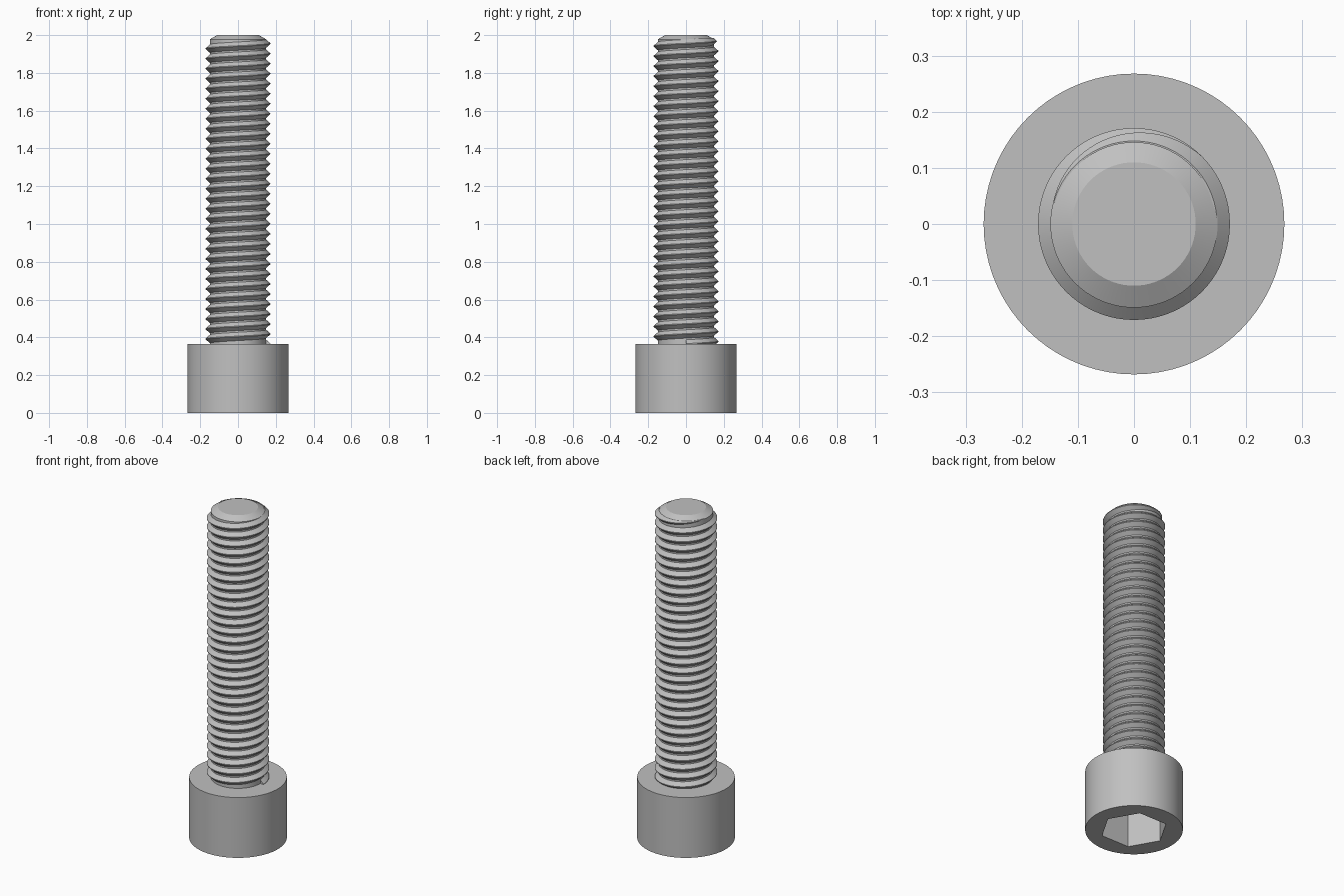
import bpy, bmesh, math

if "Cube" in bpy.data.objects:
    bpy.data.objects.remove(bpy.data.objects["Cube"])

HEAD_R, HEAD_H = 0.268, 0.365
SOCKET_R, SOCKET_DEPTH = 0.186, 0.22
ROOT_R, CREST_R = 0.149, 0.171
PITCH, SEG = 0.053, 72

steel = bpy.data.materials.new("steel grey")
steel.diffuse_color = (0.53, 0.53, 0.53, 1)
steel.use_nodes = True
steel.node_tree.nodes["Principled BSDF"].inputs["Base Color"].default_value = steel.diffuse_color


def finish(name, bm):
    bmesh.ops.recalc_face_normals(bm, faces=bm.faces)
    mesh = bpy.data.meshes.new(name)
    bm.to_mesh(mesh)
    bm.free()
    mesh.materials.append(steel)
    obj = bpy.data.objects.new(name, mesh)
    bpy.context.collection.objects.link(obj)
    bpy.ops.object.select_all(action='DESELECT')
    obj.select_set(True)
    bpy.context.view_layer.objects.active = obj
    bpy.ops.object.shade_smooth_by_angle(angle=math.radians(25))
    return obj


def ring(bm, r, z, n):
    return [bm.verts.new((r * math.cos(math.tau * i / n),
                          r * math.sin(math.tau * i / n), z)) for i in range(n)]


def bridge(bm, a, b):
    n = len(a)
    for i in range(n):
        j = (i + 1) % n
        bm.faces.new((a[i], a[j], b[j], b[i]))


# Cylindrical head with a hexagonal socket in its underside
bm = bmesh.new()
outer_low, outer_top = ring(bm, HEAD_R, 0, SEG), ring(bm, HEAD_R, HEAD_H, SEG)
hex_low, hex_floor = ring(bm, SOCKET_R, 0, 6), ring(bm, SOCKET_R, SOCKET_DEPTH, 6)
bridge(bm, outer_low, outer_top)
bridge(bm, hex_low, hex_floor)
bm.faces.new(outer_top)
bm.faces.new(hex_floor)
# underside annulus: each rim edge joins its nearest socket corner
near = [round(i * 6 / SEG + 1e-6) % 6 for i in range(SEG)]
for i in range(SEG):
    j = (i + 1) % SEG
    a, b = hex_low[near[i]], hex_low[near[j]]
    bm.faces.new((outer_low[i], outer_low[j], a))
    if a is not b:
        bm.faces.new((outer_low[j], b, a))
finish("socket_head", bm)

# Shank core with a chamfered tip
bm = bmesh.new()
rings = [ring(bm, r, z, SEG) for r, z in
         ((ROOT_R, HEAD_H - 0.02), (ROOT_R, 1.978), (0.11, 2.0))]
for a, b in zip(rings, rings[1:]):
    bridge(bm, a, b)
bm.faces.new(rings[0])
bm.faces.new(rings[-1])
finish("shank", bm)

# Helical thread ridge: rises out of the head and fades out near the tip
bm = bmesh.new()
TURNS = 30
FADE_START, FADE_END = math.radians(45), math.radians(165)
steps = TURNS * SEG + int(SEG * FADE_END / math.tau)
rows = []
for k in range(steps + 1):
    ang = math.tau * (k / SEG - TURNS)
    z = 1.955 + PITCH * ang / math.tau
    t = min(1, max(0, (FADE_END - ang) / (FADE_END - FADE_START)))
    crest = ROOT_R + (CREST_R - ROOT_R) * t
    half = 0.003 + 0.020 * t
    section = ((ROOT_R - 0.004, -half), (ROOT_R - 0.001, -half), (crest, -0.002),
               (crest, 0.002), (ROOT_R - 0.001, half), (ROOT_R - 0.004, half))
    rows.append([bm.verts.new((r * math.cos(ang), r * math.sin(ang), z + dz))
                 for r, dz in section])
for a, b in zip(rows, rows[1:]):
    bridge(bm, a, b)
bm.faces.new(rows[0])
bm.faces.new(rows[-1])
finish("thread", bm)
